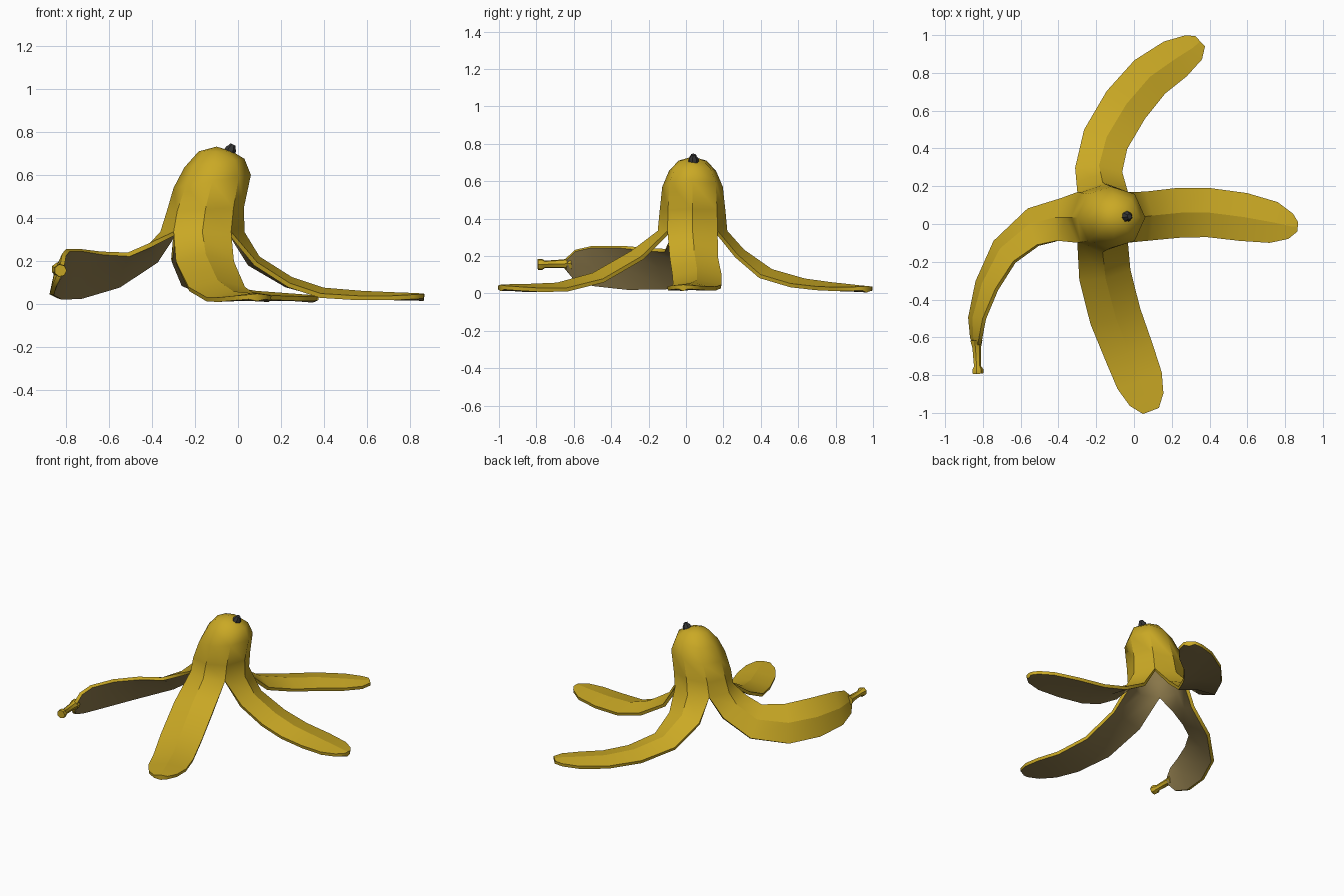
import bpy, bmesh, math
from mathutils import Vector

if "Cube" in bpy.data.objects:
    bpy.data.objects.remove(bpy.data.objects["Cube"], do_unlink=True)


def material(name, rgb):
    mat = bpy.data.materials.new(name)
    mat.use_nodes = True
    mat.diffuse_color = (*rgb, 1)
    mat.node_tree.nodes["Principled BSDF"].inputs["Base Color"].default_value = (*rgb, 1)
    return mat


yellow = material("peel yellow", (0.59, 0.395, 0.018))
tan = material("inner tan", (0.26, 0.19, 0.07))
black = material("tip charcoal", (0.035, 0.035, 0.035))


def make_object(name, bm, materials):
    mesh = bpy.data.meshes.new(name)
    bm.to_mesh(mesh)
    bm.free()
    for mat in materials:
        mesh.materials.append(mat)
    obj = bpy.data.objects.new(name, mesh)
    bpy.context.collection.objects.link(obj)
    bpy.ops.object.select_all(action="DESELECT")
    obj.select_set(True)
    bpy.context.view_layer.objects.active = obj
    return obj


def lathe(name, base, axis, profile, sides, mat):
    """Closed turned shape; profile holds (distance along axis, radius)."""
    turn = Vector(axis).to_track_quat("Z", "Y")
    bm = bmesh.new()
    rings = []
    for dist, radius in profile:
        ring = []
        for i in range(sides):
            a = math.tau * i / sides
            point = Vector((radius * math.cos(a), radius * math.sin(a), dist))
            ring.append(bm.verts.new(Vector(base) + turn @ point))
        rings.append(ring)
    for low, high in zip(rings, rings[1:]):
        for i in range(sides):
            j = (i + 1) % sides
            bm.faces.new((low[i], low[j], high[j], high[i]))
    bm.faces.new(rings[0][::-1])
    bm.faces.new(rings[-1])
    make_object(name, bm, [mat])
    bpy.ops.object.shade_smooth_by_angle(angle=math.radians(40))


# Crown rings: centre x, z, radius on x, radius on y, corner half-width, tilt
MID_Y = 0.035
CROWN = [
    (-0.105, 0.71, 0.078, 0.075, 0.054, 0.0),
    (-0.11, 0.655, 0.14, 0.126, 0.096, 0.02),
    (-0.12, 0.57, 0.18, 0.162, 0.124, 0.03),
    (-0.152, 0.44, 0.18, 0.176, 0.131, 0.01),
    (-0.166, 0.335, 0.196, 0.186, 0.134, 0.0),
]

# Strips: ridge x, y, z, half-width, roll in degrees
RIGHT = [
    (0.10, 0.045, 0.22, 0.13, 0), (0.25, 0.06, 0.125, 0.132, 0),
    (0.40, 0.06, 0.075, 0.13, 0), (0.58, 0.037, 0.06, 0.128, 0),
    (0.74, 0.008, 0.053, 0.11, 0), (0.83, -0.012, 0.05, 0.068, 0),
    (0.867, -0.015, 0.047, 0.025, 0),
]
BACK = [
    (-0.185, 0.31, 0.235, 0.125, 0), (-0.145, 0.46, 0.13, 0.125, 0),
    (-0.04, 0.635, 0.08, 0.125, 0), (0.085, 0.78, 0.06, 0.12, 0),
    (0.22, 0.875, 0.05, 0.11, 0), (0.315, 0.935, 0.043, 0.078, 0),
    (0.35, 0.968, 0.04, 0.038, 0),
]
LEFT = [
    (-0.42, 0.035, 0.268, 0.12, 25), (-0.555, 0.0, 0.185, 0.125, 40),
    (-0.71, -0.13, 0.153, 0.13, 55), (-0.806, -0.315, 0.15, 0.128, 64),
    (-0.855, -0.495, 0.155, 0.112, 70), (-0.852, -0.60, 0.16, 0.08, 72),
    (-0.838, -0.645, 0.16, 0.03, 72),
]
FRONT = [
    (-0.15, -0.29, 0.23, 0.138, 0), (-0.095, -0.50, 0.11, 0.138, 0),
    (-0.022, -0.69, 0.058, 0.132, 0), (0.03, -0.83, 0.052, 0.125, 0),
    (0.067, -0.93, 0.05, 0.095, 0), (0.09, -0.99, 0.047, 0.045, 0),
]

# Peel outer skin: crown with eight sides, ridges on the even ones
bm = bmesh.new()
weight = bm.verts.layers.deform.verify()
rings = []
for cx, z, rx, ry, corner, tilt in CROWN:
    ring = []
    for k in range(8):
        c, s = (round(f(k * math.pi / 4) * 1.2) for f in (math.cos, math.sin))
        dx, dy = (c * corner, s * corner) if k % 2 else (c * rx, s * ry)
        ring.append(bm.verts.new((cx + dx, MID_Y + dy, z + tilt * dx / rx)))
    rings.append(ring)
pole = bm.verts.new((-0.10, MID_Y, 0.732))
creases = []
for k in range(8):
    n = (k + 1) % 8
    bm.faces.new((pole, rings[0][k], rings[0][n]))
    for row, (up, low) in enumerate(zip(rings, rings[1:])):
        bm.faces.new((up[k], low[k], low[n], up[n]))
        if row > 1:
            creases.append((up[k], low[k]))
for vert in bm.verts:
    vert[weight][0] = 0.65

# Four strips grow from the crown's lower ring, flattening towards their tips
for index, strip in enumerate((RIGHT, BACK, LEFT, FRONT)):
    k = index * 2
    rim = rings[-1]
    previous = [rim[(k - 1) % 8], rim[k], rim[(k + 1) % 8]]
    path = [rim[k].co.copy()] + [Vector(p[:3]) for p in strip]
    for i, (x, y, z, half, roll) in enumerate(strip, 1):
        along = (path[min(i + 1, len(path) - 1)] - path[i - 1]).normalized()
        side = Vector((-along.y, along.x, 0)).normalized()
        normal = along.cross(side)
        r = math.radians(roll)
        across = side * math.cos(r) + normal * math.sin(r)
        out = normal * math.cos(r) - side * math.sin(r)
        drop = out * half * (0.32 - 0.035 * i)
        row = [bm.verts.new(path[i] - across * half - drop),
               bm.verts.new(path[i]),
               bm.verts.new(path[i] + across * half - drop)]
        for vert in row:
            vert[weight][0] = 0.6
        row[1][weight][0] = 1.0
        for j in range(2):
            bm.faces.new((previous[j], row[j], row[j + 1], previous[j + 1]))
        creases.append((previous[1], row[1]))
        previous = row
for pair in creases:
    bm.edges.get(pair).smooth = False
for face in bm.faces:
    face.smooth = True

# Thickness, fullest under the ridges, with the inner skin in its own colour
peel = make_object("banana_peel", bm, [yellow, tan])
peel.vertex_groups.new(name="thickness")
skin = peel.modifiers.new("thickness", "SOLIDIFY")
skin.thickness = 0.035
skin.offset = -1
skin.vertex_group = "thickness"
skin.material_offset = 1
skin.material_offset_rim = 0
bpy.ops.object.modifier_apply(modifier=skin.name)
for vert in peel.data.vertices:
    vert.co.z = max(vert.co.z, 0)

# The inner skin is smooth; only the outside keeps its creases
outer = {key for face in peel.data.polygons if not face.material_index for key in face.edge_keys}
for edge in peel.data.edges:
    if edge.key not in outer:
        edge.use_edge_sharp = False
bpy.ops.object.shade_smooth_by_angle(angle=math.radians(60), keep_sharp_edges=True)

# Stem on the end of the curled strip
lathe("stem", (-0.836, -0.615, 0.16), (0.05, -1, -0.03),
      [(0, 0.034), (0.04, 0.024), (0.14, 0.02), (0.155, 0.031), (0.178, 0.029)], 7, yellow)

# Dark blossom tip on the crown
lathe("blossom_tip", (-0.042, MID_Y + 0.005, 0.70), (0.4, 0, 0.9),
      [(0, 0.03), (0.025, 0.026), (0.035, 0.018), (0.046, 0.014)], 7, black)
